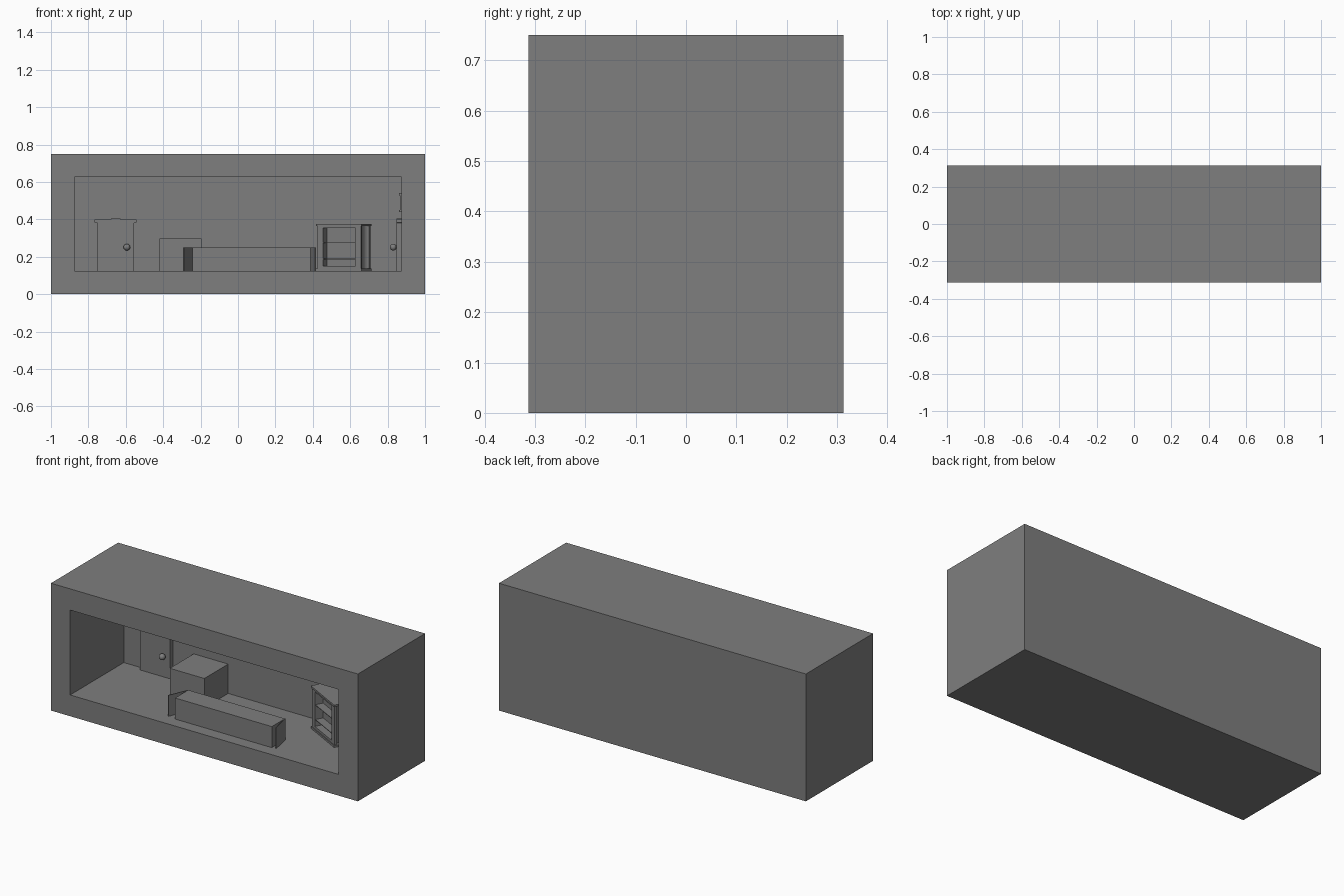
import bpy, bmesh
from math import sin, cos, pi, radians
from mathutils import Matrix, Vector

old = bpy.data.objects.get("Cube")
if old:
    bpy.data.objects.remove(old, do_unlink=True)

grey = bpy.data.materials.new("plain_grey")
grey.use_nodes = True
colour = (0.21, 0.21, 0.21, 1)
grey.diffuse_color = colour
grey.node_tree.nodes["Principled BSDF"].inputs["Base Color"].default_value = colour


def finish(name, bm, place=Matrix()):
    bmesh.ops.recalc_face_normals(bm, faces=bm.faces)
    mesh = bpy.data.meshes.new(name)
    bm.to_mesh(mesh)
    bm.free()
    mesh.materials.append(grey)
    mesh.transform(place)
    ob = bpy.data.objects.new(name, mesh)
    bpy.context.collection.objects.link(ob)
    return ob


def add_box(bm, x, y, z):
    """Add a box given as (low, high) ranges."""
    mid = Vector([sum(r) / 2 for r in (x, y, z)])
    size = [r[1] - r[0] for r in (x, y, z)]
    bmesh.ops.create_cube(bm, size=1, matrix=Matrix.Translation(mid) @ Matrix.Diagonal((*size, 1)))


def boxes(name, parts, place=Matrix()):
    bm = bmesh.new()
    for part in parts:
        add_box(bm, *part)
    return finish(name, bm, place)


def prism(name, outline, z, place=Matrix()):
    bm = bmesh.new()
    face = bm.faces.new([bm.verts.new((x, y, z[0])) for x, y in outline])
    ext = bmesh.ops.extrude_face_region(bm, geom=[face])
    tops = [v for v in ext["geom"] if isinstance(v, bmesh.types.BMVert)]
    bmesh.ops.translate(bm, verts=tops, vec=(0, 0, z[1] - z[0]))
    return finish(name, bm, place)


FLOOR, BACK, WALL = 0.125, 0.1875, 0.875

# Room shell: thick walls, open at the front
bm = bmesh.new()
add_box(bm, (-1, 1), (-0.3125, 0.3125), (0, 0.75))
front = min(bm.faces, key=lambda f: f.calc_center_median().y)
bmesh.ops.inset_individual(bm, faces=[front], thickness=0.125, use_even_offset=True)
inner = bmesh.ops.extrude_discrete_faces(bm, faces=[front])["faces"][0]
bmesh.ops.translate(bm, verts=inner.verts, vec=(0, 0.5, 0))
finish("room_shell", bm)


# Doors with a flush stepped head and a round knob
def door(name, place):
    head = [(-0.098, FLOOR), (0.098, FLOOR), (0.098, 0.38), (0.112, 0.383), (0.112, 0.398),
            (0.025, 0.398), (0.025, 0.405), (-0.025, 0.405), (-0.025, 0.398),
            (-0.112, 0.398), (-0.112, 0.383), (-0.098, 0.38)]
    prism(name, head, (0, 0.027), place @ Matrix.Rotation(pi / 2, 4, "X"))
    bm = bmesh.new()
    at = Matrix.Translation((0.06, -0.045, 0.251))
    bmesh.ops.create_uvsphere(bm, u_segments=16, v_segments=10, radius=0.018, matrix=at)
    stem = Matrix.Translation((0.06, -0.03, 0.251)) @ Matrix.Rotation(pi / 2, 4, "X")
    bmesh.ops.create_cone(bm, cap_ends=True, segments=12, radius1=0.008, radius2=0.008,
                          depth=0.02, matrix=stem)
    knob = finish(name + "_knob", bm, place)
    knob.data.shade_smooth()


side_wall = Matrix.Translation((WALL, -0.06, 0)) @ Matrix.Rotation(-pi / 2, 4, "Z")
door("back_door", Matrix.Translation((-0.654, BACK, 0)))
door("side_door", side_wall)

# Small framed sign above the side door
boxes("wall_sign", [((-0.09, 0.09), (-0.008, 0), (0.438, 0.54)),
                    ((-0.09, 0.09), (-0.014, 0), (0.438, 0.45)),
                    ((-0.09, 0.09), (-0.014, 0), (0.528, 0.54))], side_wall)

# Storage block against the back wall
boxes("storage_block", [((-0.42, -0.195), (-0.035, BACK), (FLOOR, 0.298))])

# Counter with a hinged end panel swung outward on each side
HEIGHT = (FLOOR, 0.249)
boxes("counter", [((-0.242, 0.388), (-0.24, -0.117), HEIGHT)])
for name, x, angle in (("left_flap", 0.388, 12), ("right_flap", -0.243, -23)):
    hinge = Matrix.Translation((x, -0.117, 0)) @ Matrix.Rotation(radians(angle), 4, "Z")
    boxes(name, [((-0.002, 0.002), (-0.124, 0), HEIGHT)], hinge)

# Bookcase turned toward the room, with shallow shelves and hollowed sides
turn = Matrix.Translation((0.42, 0.085, 0)) @ Matrix.Rotation(radians(-28), 4, "Z")
WIDTH, DEPTH, RECESS = 0.275, 0.11, 0.05
boxes("bookcase_cap_and_base", [((0, WIDTH), (-0.005, DEPTH), (0.364, 0.375)),
                                ((0, WIDTH), (-0.005, DEPTH), (FLOOR, 0.136))], turn)
boxes("bookcase_frame", [((0.035, 0.24), (RECESS, DEPTH - 0.002), (0.136, 0.364)),
                         ((0.035, 0.24), (0, RECESS), (0.136, 0.15)),
                         ((0.035, 0.24), (0, RECESS), (0.353, 0.364))], turn)
boxes("bookcase_shelves", [((0.035, 0.24), (0.004, RECESS), (z - 0.004, z))
                           for z in (0.19, 0.277)], turn)
hollow = [(0.268 - 0.022 * sin(pi * i / 10), DEPTH / 2 - 0.04 * cos(pi * i / 10)) for i in range(11)]
outline = [(0.237, 0), (0.268, 0)] + hollow + [(0.268, DEPTH - 0.002), (0.237, DEPTH - 0.002)]
prism("bookcase_left_side", outline, (0.136, 0.364), turn)
prism("bookcase_right_side", [(WIDTH - x, y) for x, y in outline], (0.136, 0.364), turn)
